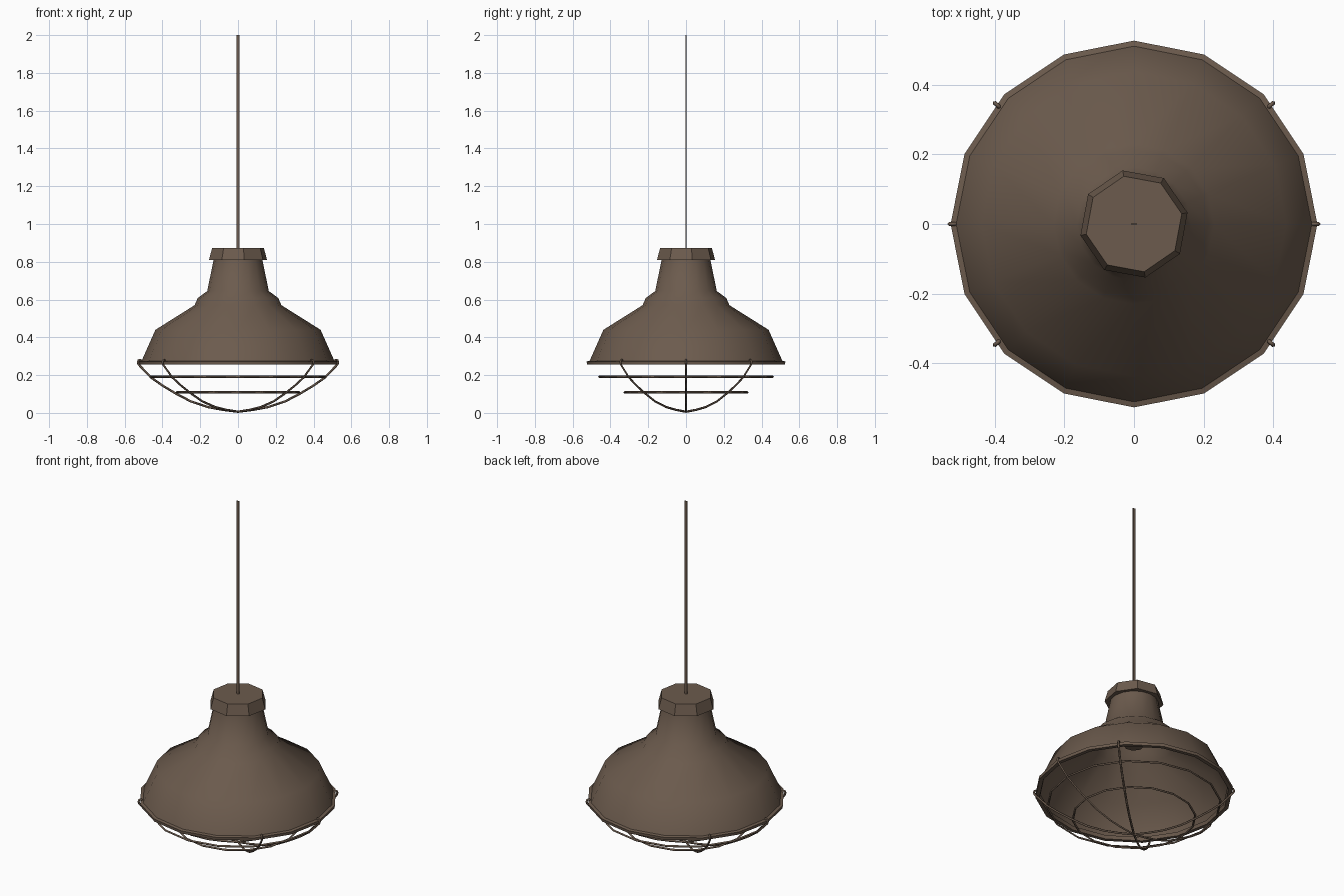
import bpy, bmesh, math
from math import cos, sin, pi, radians

if "Cube" in bpy.data.objects:
    bpy.data.objects.remove(bpy.data.objects["Cube"])

brown = bpy.data.materials.new("aged bronze")
brown.diffuse_color = (0.150, 0.105, 0.075, 1)
brown.use_nodes = True
brown.node_tree.nodes["Principled BSDF"].inputs["Base Color"].default_value = brown.diffuse_color


def finish(obj, smooth=None):
    obj.data.materials.append(brown)
    if smooth:
        bpy.ops.object.select_all(action='DESELECT')
        obj.select_set(True)
        bpy.context.view_layer.objects.active = obj
        bpy.ops.object.shade_smooth_by_angle(angle=radians(smooth))
    return obj


def lathe(name, profile, sides, turn=0.0, cap=False, smooth=None):
    """Spin (radius, z) points, listed bottom to top, around z."""
    bm = bmesh.new()
    rings = [[bm.verts.new((r * cos(turn + 2 * pi * i / sides),
                            r * sin(turn + 2 * pi * i / sides), z))
              for i in range(sides)] for r, z in profile]
    for low, high in zip(rings, rings[1:]):
        for i in range(sides):
            j = (i + 1) % sides
            bm.faces.new((low[i], low[j], high[j], high[i]))
    if cap:
        bm.faces.new(rings[0][::-1])
        bm.faces.new(rings[-1])
    mesh = bpy.data.meshes.new(name)
    bm.to_mesh(mesh)
    bm.free()
    obj = bpy.data.objects.new(name, mesh)
    bpy.context.collection.objects.link(obj)
    return finish(obj, smooth)


def wire(name, points, radius, cyclic=False):
    """Thin round wire through the points."""
    curve = bpy.data.curves.new(name, 'CURVE')
    curve.dimensions = '3D'
    curve.bevel_depth = radius
    curve.bevel_resolution = 0
    curve.use_fill_caps = True
    line = curve.splines.new('POLY')
    line.points.add(len(points) - 1)
    for p, co in zip(line.points, points):
        p.co = (*co, 1)
    line.use_cyclic_u = cyclic
    obj = bpy.data.objects.new(name, curve)
    bpy.context.collection.objects.link(obj)
    return finish(obj)


# Shade: open bell with a small rolled lip at the rim
lathe("shade", [(0.497, 0.275), (0.503, 0.256), (0.524, 0.256), (0.526, 0.272),
                (0.51, 0.276), (0.437, 0.44), (0.23, 0.57), (0.213, 0.608),
                (0.163, 0.645), (0.129, 0.81)], 16, smooth=45)

# Collar on top of the neck, and the bulb socket inside
lathe("collar", [(0.157, 0.81), (0.14, 0.873)], 8, radians(12), cap=True)
lathe("socket", [(0.055, 0.55), (0.065, 0.81)], 8, radians(12), cap=True)

# Hanging rod, flat in section
bpy.ops.mesh.primitive_cube_add(size=1, location=(0, 0, 1.435))
rod = bpy.context.object
rod.name = "hanging_rod"
rod.scale = (0.015, 0.006, 1.13)
finish(rod)

# Guard: three bowed wires with hooked ends over the rim
hook = [(0.512, 0.274), (0.516, 0.281), (0.526, 0.279), (0.53, 0.268), (0.526, 0.256)]
bow = [(0.46, 0.187), (0.40, 0.145), (0.33, 0.103), (0.25, 0.061), (0.16, 0.031), (0.08, 0.016)]
half = hook + bow
path = half + [(0, 0.006)] + [(-r, z) for r, z in reversed(half)]
for name, deg in (("middle", 0), ("left", 41), ("right", -41)):
    a = radians(deg)
    wire(f"guard_wire_{name}", [(r * cos(a), r * sin(a), z) for r, z in path], 0.006)

# Guard: two horizontal hoops
for name, r, z in (("upper", 0.46, 0.191), ("lower", 0.326, 0.109)):
    wire(f"guard_hoop_{name}", [(r * cos(i * pi / 8), r * sin(i * pi / 8), z)
                                for i in range(16)], 0.006, cyclic=True)
